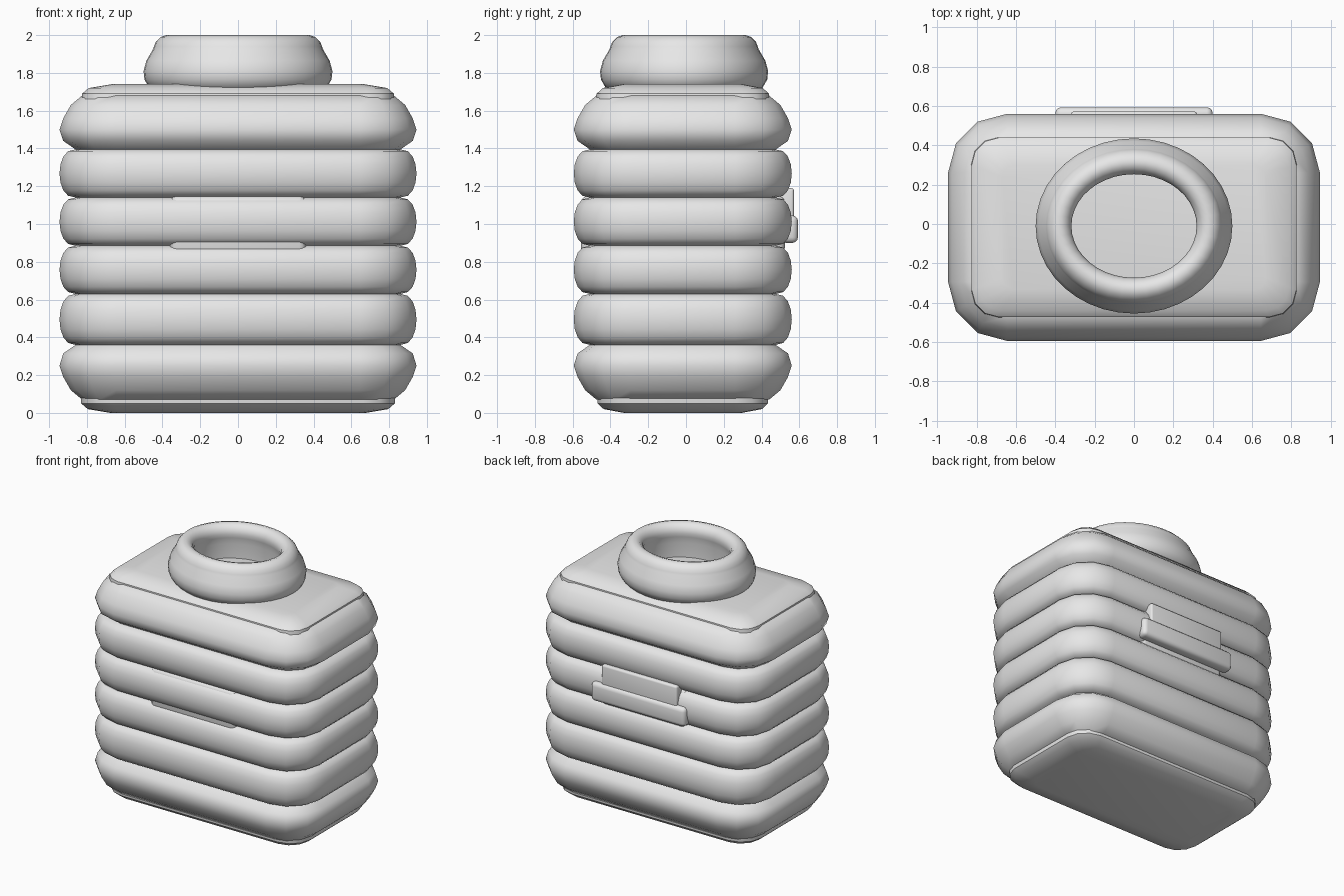
import bpy, bmesh, math

cube = bpy.data.objects.get("Cube")
if cube:
    bpy.data.objects.remove(cube, do_unlink=True)

grey = bpy.data.materials.new("light grey")
grey.use_nodes = True
grey.diffuse_color = (0.8, 0.8, 0.8, 1)
grey.node_tree.nodes["Principled BSDF"].inputs["Base Color"].default_value = (0.8, 0.8, 0.8, 1)


def loft(name, rings, caps=True, angle=40):
    """Skin a list of equal-length point rings, running bottom to top."""
    bm = bmesh.new()
    loops = [[bm.verts.new(p) for p in ring] for ring in rings]
    n = len(loops[0])
    for a, b in zip(loops, loops[1:]):
        for i in range(n):
            j = (i + 1) % n
            bm.faces.new((a[i], a[j], b[j], b[i]))
    if caps:
        bm.faces.new(loops[0][::-1])
        bm.faces.new(loops[-1])
    bmesh.ops.recalc_face_normals(bm, faces=bm.faces)
    mesh = bpy.data.meshes.new(name)
    bm.to_mesh(mesh)
    bm.free()
    mesh.materials.append(grey)
    obj = bpy.data.objects.new(name, mesh)
    bpy.context.collection.objects.link(obj)
    bpy.ops.object.select_all(action='DESELECT')
    obj.select_set(True)
    bpy.context.view_layer.objects.active = obj
    bpy.ops.object.shade_smooth_by_angle(angle=math.radians(angle))
    return obj


def rounded_rect(hx, hy, r, z, steps=3, cy=-0.017):
    points = []
    for corner, (sx, sy) in enumerate(((1, 1), (-1, 1), (-1, -1), (1, -1))):
        for k in range(steps + 1):
            a = math.pi / 2 * (corner + k / steps)
            points.append((sx * (hx - r) + r * math.cos(a),
                           cy + sy * (hy - r) + r * math.sin(a), z))
    return points


def ellipse(rx, ry, z, n=40):
    return [(rx * math.cos(math.tau * i / n),
             -0.01 + ry * math.sin(math.tau * i / n), z) for i in range(n)]


def soft_box(name, x, y, z, bevel, segments=3):
    """Box from (min, max) ranges with rounded edges."""
    bm = bmesh.new()
    bmesh.ops.create_cube(bm, size=1)
    for v in bm.verts:
        v.co = [(lo + hi) / 2 + c * (hi - lo) for c, (lo, hi) in zip(v.co, (x, y, z))]
    bmesh.ops.bevel(bm, geom=bm.edges[:], offset=bevel, segments=segments,
                    profile=0.5, affect='EDGES')
    mesh = bpy.data.meshes.new(name)
    bm.to_mesh(mesh)
    bm.free()
    mesh.materials.append(grey)
    obj = bpy.data.objects.new(name, mesh)
    bpy.context.collection.objects.link(obj)
    bpy.ops.object.select_all(action='DESELECT')
    obj.select_set(True)
    bpy.context.view_layer.objects.active = obj
    bpy.ops.object.shade_smooth_by_angle(angle=math.radians(40))
    return obj


# Ribbed body: inset and height along the side wall
groove = 0.085
seams = [0.36, 0.63, 0.885, 1.14, 1.395]
wall = [(0.12, 0.07), (0.06, 0.12), (0.02, 0.19), (0, 0.25), (0.02, 0.315), (groove, 0.36)]
for low, high in zip(seams, seams[1:]):
    for k in range(1, 9):
        a = math.pi * k / 8
        wall.append((groove * (1 - math.sin(a) ** 0.8) if k < 8 else groove,
                     (low + high) / 2 - (high - low) / 2 * math.cos(a)))
wall += [(0.02, 1.44), (0, 1.5), (0.02, 1.56), (0.06, 1.63), (0.12, 1.68)]
loft("ribbed_body", [rounded_rect(0.945 - i, 0.577 - i, 0.3 - i, z) for i, z in wall])

# Base and top plates with softened rims
rim = [(0.16, 0), (0.04, 0.02), (0.005, 0.05), (0, 0.1)]
loft("base_plate", [rounded_rect(0.835 - i, 0.455 - i * 0.9, 0.17 - i * 0.5, z)
                    for i, z in rim])
loft("top_plate", [rounded_rect(0.83 - i, 0.46 - i * 0.9, 0.14 - i * 0.5, 1.74 - z)
                   for i, z in reversed(rim)])

# Hollow neck with a rounded lip
neck = [(0.42, 1.70), (0.47, 1.72), (0.495, 1.765), (0.5, 1.81), (0.485, 1.865),
        (0.45, 1.925), (0.445, 1.94), (0.435, 1.965), (0.41, 1.99), (0.38, 2.0),
        (0.35, 1.99), (0.327, 1.965), (0.318, 1.93), (0.325, 1.9), (0.335, 1.85),
        (0.335, 1.72)]
loft("neck", [ellipse(r, r - 0.055, z) for r, z in neck], caps=False)

# Band showing in the grooves at the front and back
soft_box("middle_band", (-0.36, 0.36), (-0.557, 0.523), (0.84, 1.148), 0.035)

# Back clip: upright plate with a lower bar
soft_box("clip_plate", (-0.32, 0.32), (0.48, 0.572), (0.98, 1.19), 0.015)
soft_box("clip_bar", (-0.4, 0.4), (0.5, 0.593), (0.9, 1.045), 0.03)
